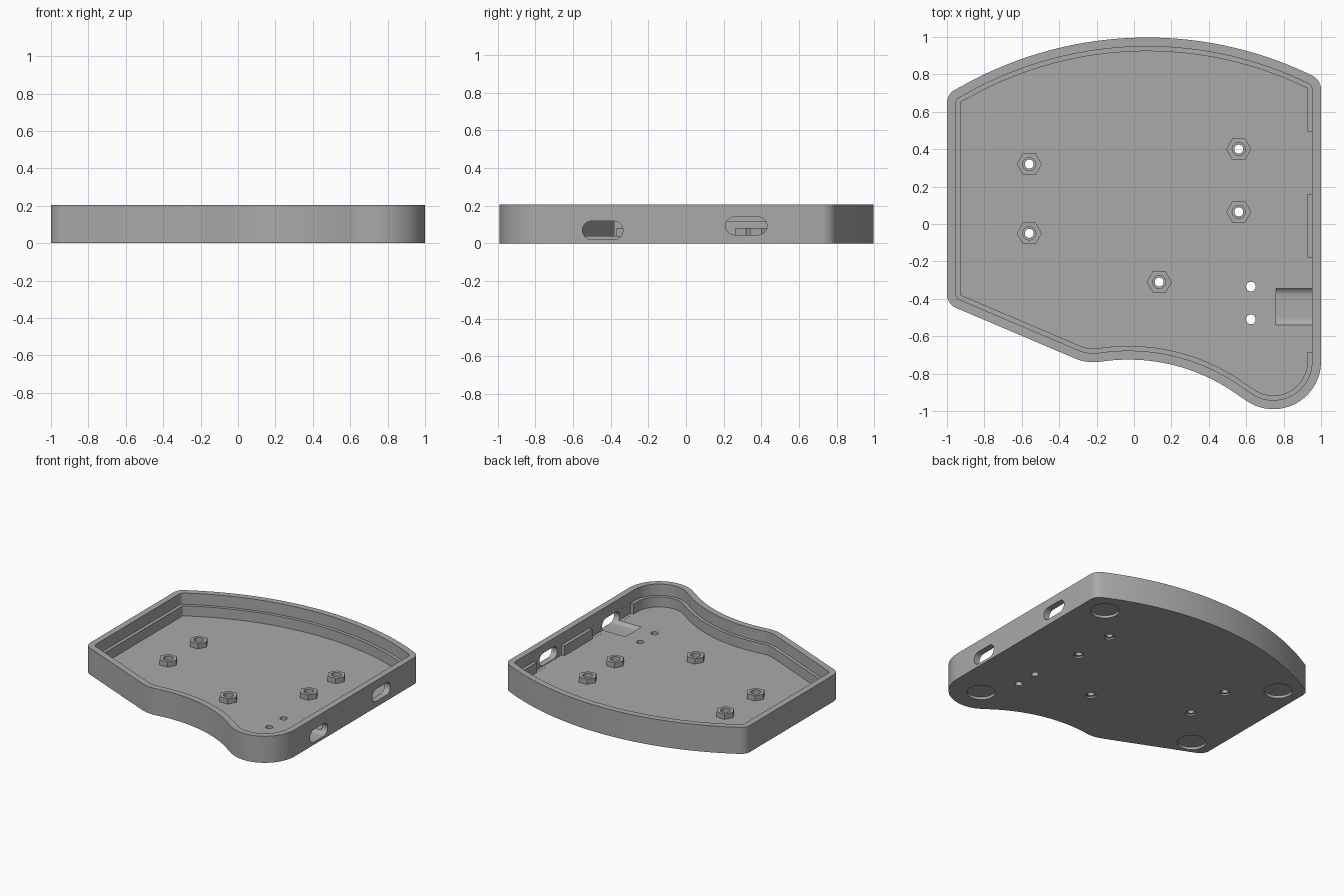
import bpy, bmesh
from math import sin, cos, radians, pi
from mathutils import Matrix

if "Cube" in bpy.data.objects:
    bpy.data.objects.remove(bpy.data.objects["Cube"])

grey = bpy.data.materials.new("matte_grey")
grey.use_nodes = True
colour = (0.4, 0.4, 0.4, 1)
grey.diffuse_color = colour
grey.node_tree.nodes["Principled BSDF"].inputs["Base Color"].default_value = colour

HEIGHT, LEDGE, FLOOR = 0.205, 0.118, 0.04

# Outline as tangent arcs: centre x, centre y, radius, start angle, end angle, steps
ARCS = [
    (0.745, -0.735, 0.255, -128, 0, 28),
    (0.92, 0.72, 0.08, 0, 64, 8),
    (0.07, -1.023, 2.02, 64, 120.7, 40),
    (-0.92, 0.647, 0.08, 120.7, 180, 8),
    (-0.92, -0.375, 0.08, 180, 247.2, 8),
    (-0.2175, -0.489, 0.25, 247.2, 278.6, 8),
    (-0.03, -1.725, 1.0, 98.6, 52, 24),
]


def outline(inset):
    """Outline points moved inwards; the clockwise arc is concave."""
    points = []
    for cx, cy, r, a, b, steps in ARCS:
        r += -inset if b > a else inset
        first = 1 if r > 0.9 else 0
        last = steps - first
        for i in range(first, last + 1):
            t = radians(a + (b - a) * i / steps)
            points.append((cx + r * cos(t), cy + r * sin(t)))
    return points


def make(name, bm):
    bmesh.ops.recalc_face_normals(bm, faces=bm.faces)
    mesh = bpy.data.meshes.new(name)
    bm.to_mesh(mesh)
    bm.free()
    mesh.materials.append(grey)
    obj = bpy.data.objects.new(name, mesh)
    bpy.context.collection.objects.link(obj)
    return obj


def loft(name, rings):
    """Skin a closed solid through rings of equal point count."""
    bm = bmesh.new()
    loops = [[bm.verts.new(p) for p in ring] for ring in rings]
    for low, high in zip(loops, loops[1:]):
        for i in range(len(low)):
            j = (i + 1) % len(low)
            bm.faces.new((low[i], low[j], high[j], high[i]))
    bm.faces.new(loops[0][::-1])
    bm.faces.new(loops[-1])
    return make(name, bm)


def ring(x, y, r, z, n=32):
    return [(x + r * cos(2 * pi * i / n), y + r * sin(2 * pi * i / n), z) for i in range(n)]


def box(name, x0, x1, y0, y1, z0, z1):
    return loft(name, [[(x0, y0, z), (x1, y0, z), (x1, y1, z), (x0, y1, z)] for z in (z0, z1)])


def slot(name, x0, x1, y0, y1, z0, z1):
    """Round-ended bar running along x."""
    r, zc = (z1 - z0) / 2, (z0 + z1) / 2
    profile = []
    for yc, start in ((y1 - r, -90), (y0 + r, 90)):
        for i in range(17):
            t = radians(start + 180 * i / 16)
            profile.append((yc + r * cos(t), zc + r * sin(t)))
    return loft(name, [[(x, y, z) for y, z in profile] for x in (x0, x1)])


def cut(target, cutter):
    mod = target.modifiers.new("cut", 'BOOLEAN')
    mod.operation, mod.solver, mod.object = 'DIFFERENCE', 'EXACT', cutter
    bpy.context.view_layer.objects.active = target
    bpy.ops.object.modifier_apply(modifier=mod.name)
    bpy.data.objects.remove(cutter)


def smooth(obj):
    bpy.ops.object.select_all(action='DESELECT')
    obj.select_set(True)
    bpy.context.view_layer.objects.active = obj
    bpy.ops.object.shade_smooth_by_angle(angle=radians(25))


# Tray: outer wall, rim, inner wall, stepped ledge and floor
levels = [(0, 0), (0, HEIGHT), (0.048, HEIGHT), (0.048, LEDGE), (0.073, LEDGE), (0.073, FLOOR)]
tray = loft("tray", [[(x, y, z) for x, y in outline(d)] for d, z in levels])

# Gaps in the ledge beside the two connector openings
for y0, y1 in ((0.16, 0.495), (-0.685, -0.18)):
    cut(tray, box("ledge_gap", 0.9, 0.9519, y0, y1, FLOOR + 0.0002, 0.16))

# Connector openings in the side wall, the lower one running into the floor
cut(tray, slot("cable_opening", 0.9, 1.1, 0.21, 0.43, 0.045, 0.14))
cut(tray, slot("plug_opening", 0.76, 1.1, -0.55, -0.335, 0.02, 0.118))

# Round recesses for feet on the underside
for x, y in ((0.82, 0.66), (0.75, -0.77), (-0.83, 0.58), (-0.83, -0.36)):
    cut(tray, loft("foot_recess", [ring(x, y, 0.1, z, 48) for z in (-0.1, 0.02)]))

# Plain holes through the floor
for y in (-0.335, -0.51):
    cut(tray, loft("floor_hole", [ring(0.625, y, 0.026, z) for z in (-0.1, 0.1)]))

# Hexagonal standoffs with a bore, and a counterbored screw hole below each
for x, y in ((-0.56, 0.32), (-0.56, -0.05), (0.56, 0.4), (0.56, 0.065), (0.135, -0.31)):
    standoff = loft("hex_standoff", [ring(x, y, 0.067, z, 6) for z in (FLOOR, 0.08)])
    cut(standoff, loft("bore", [ring(x, y, 0.035, z) for z in (0, 0.2)]))
    smooth(standoff)
    steps = [(0.038, -0.1), (0.038, 0.012), (0.024, 0.012), (0.024, 0.1)]
    cut(tray, loft("screw_hole", [ring(x, y, r, z) for r, z in steps]))

smooth(tray)
